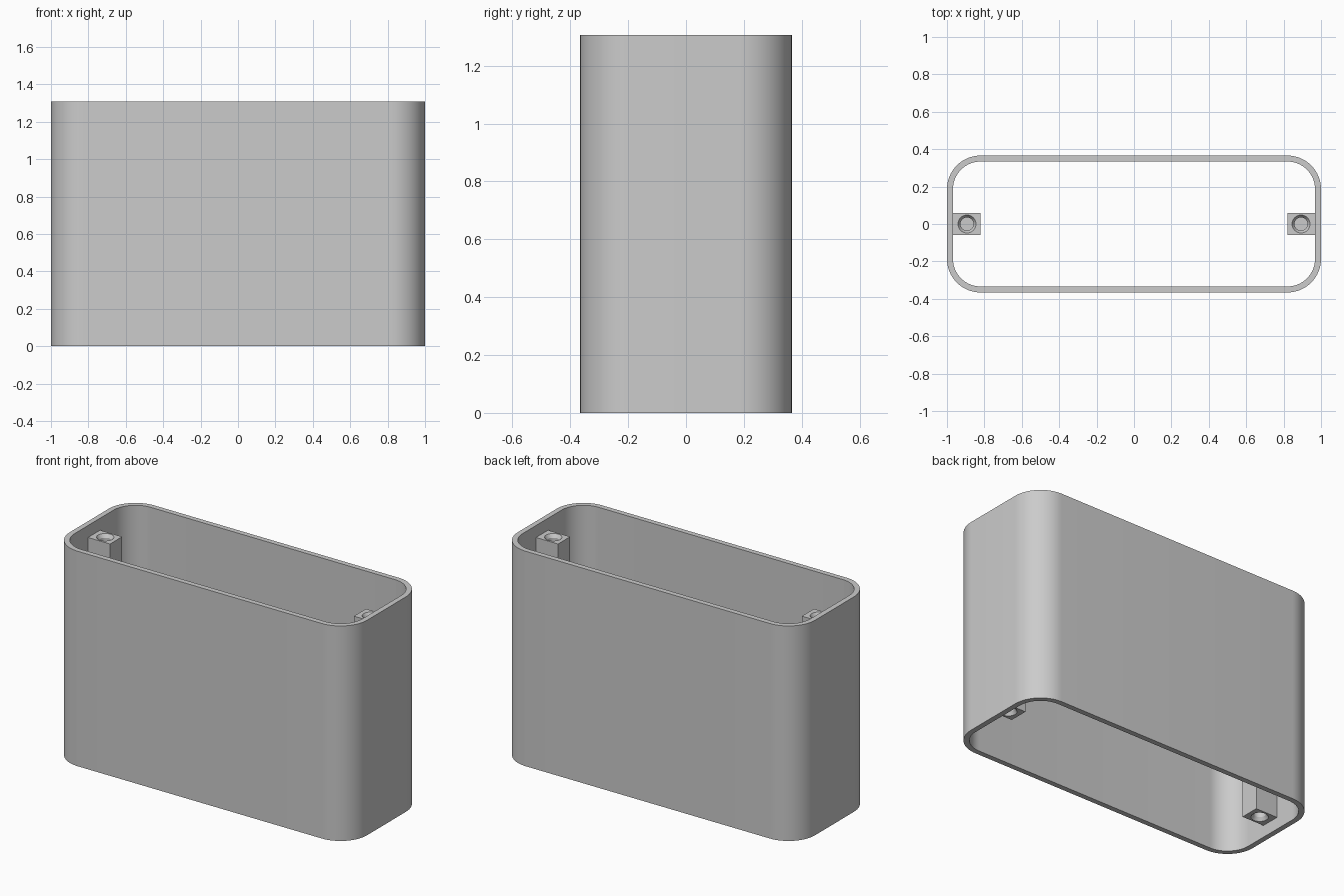
import bpy, bmesh, math

if "Cube" in bpy.data.objects:
    bpy.data.objects.remove(bpy.data.objects["Cube"], do_unlink=True)

HEIGHT, HALF_X, HALF_Y = 1.307, 1.0, 0.366
WALL, RADIUS = 0.032, 0.18
POST_X, RECESS = 0.893, 0.073

grey = bpy.data.materials.new("plain grey")
grey.use_nodes = True
colour = (0.6, 0.6, 0.6, 1)
grey.diffuse_color = colour
grey.node_tree.nodes["Principled BSDF"].inputs["Base Color"].default_value = colour


def rounded_outline(hx, hy, r, steps=16):
    """Counter-clockwise rounded rectangle."""
    pts = []
    for q, (sx, sy) in enumerate([(1, 1), (-1, 1), (-1, -1), (1, -1)]):
        for i in range(steps + 1):
            a = (q + i / steps) * math.pi / 2
            pts.append((sx * (hx - r) + r * math.cos(a),
                        sy * (hy - r) + r * math.sin(a)))
    return pts


def circle(r, n=32):
    return [(r * math.cos(2 * math.pi * i / n), r * math.sin(2 * math.pi * i / n))
            for i in range(n)]


def add_ring(bm, pts, z, cx=0):
    return [bm.verts.new((cx + x, y, z)) for x, y in pts]


def bridge(bm, a, b):
    for i in range(len(a)):
        j = (i + 1) % len(a)
        bm.faces.new((a[i], a[j], b[j], b[i]))


def finish(bm, name):
    bmesh.ops.recalc_face_normals(bm, faces=bm.faces)
    mesh = bpy.data.meshes.new(name)
    bm.to_mesh(mesh)
    bm.free()
    mesh.materials.append(grey)
    obj = bpy.data.objects.new(name, mesh)
    bpy.context.collection.objects.link(obj)
    bpy.ops.object.select_all(action="DESELECT")
    obj.select_set(True)
    bpy.context.view_layer.objects.active = obj
    bpy.ops.object.shade_smooth_by_angle(angle=math.radians(25))
    return obj


# Open rounded sleeve: outer and inner walls joined by flat rims
bm = bmesh.new()
outer = rounded_outline(HALF_X, HALF_Y, RADIUS)
inner = rounded_outline(HALF_X - WALL, HALF_Y - WALL, RADIUS - WALL)
loops = [add_ring(bm, outer, 0), add_ring(bm, outer, HEIGHT),
         add_ring(bm, inner, HEIGHT), add_ring(bm, inner, 0)]
for k in range(4):
    bridge(bm, loops[k], loops[(k + 1) % 4])
finish(bm, "sleeve")


# Screw posts on the end walls, with countersunk blind holes at both ends
def screw_post(name, side):
    bm = bmesh.new()
    x_in, x_out = 0.82, HALF_X - WALL + 0.002
    xs = sorted((side * x_in, side * x_out))
    square = [(xs[0], -0.058), (xs[1], -0.058), (xs[1], 0.058), (xs[0], 0.058)]
    ends = []
    for z, inward in ((RECESS, 1), (HEIGHT - RECESS, -1)):
        corners = add_ring(bm, square, z)
        mouth = add_ring(bm, circle(0.048), z, side * POST_X)
        throat = add_ring(bm, circle(0.035), z + inward * 0.02, side * POST_X)
        floor = add_ring(bm, circle(0.035), z + inward * 0.3, side * POST_X)
        bridge(bm, mouth, throat)
        bridge(bm, throat, floor)
        bm.faces.new(floor)
        # End face around the hole
        edges = []
        for loop in (corners, mouth):
            for i, v in enumerate(loop):
                w = loop[(i + 1) % len(loop)]
                edges.append(bm.edges.get((v, w)) or bm.edges.new((v, w)))
        bmesh.ops.triangle_fill(bm, edges=edges, use_beauty=True,
                                normal=(0, 0, -inward))
        ends.append(corners)
    bridge(bm, *ends)
    finish(bm, name)


screw_post("left_screw_post", 1)
screw_post("right_screw_post", -1)
